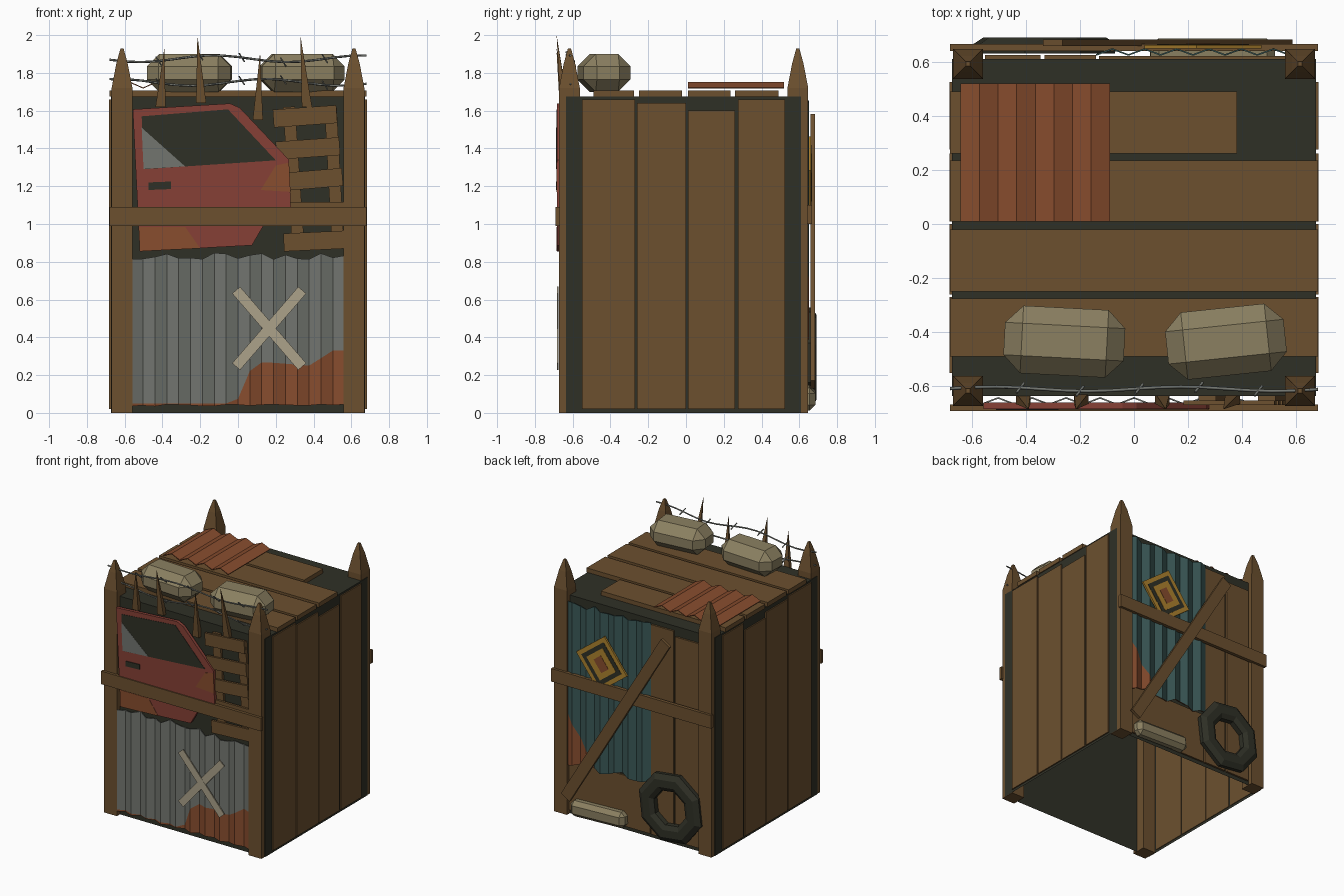
import bpy, bmesh, math, random
from mathutils import Matrix, Vector

if "Cube" in bpy.data.objects:
    bpy.data.objects.remove(bpy.data.objects["Cube"])

random.seed(4)


def material(name, rgb):
    m = bpy.data.materials.new(name)
    lin = [((c / 255 + 0.055) / 1.055) ** 2.4 for c in rgb]
    m.diffuse_color = (*lin, 1)
    m.use_nodes = True
    m.node_tree.nodes["Principled BSDF"].inputs["Base Color"].default_value = m.diffuse_color
    return m


WOOD = material("weathered wood", (108, 80, 47))
DARK = material("dark tar", (47, 48, 38))
GREY = material("grey steel", (114, 117, 111))
RUST = material("rust", (136, 77, 46))
RED = material("faded red", (134, 64, 54))
SAND = material("sandbag canvas", (139, 128, 97))
CREAM = material("cream paint", (172, 162, 138))
TEAL = material("teal paint", (58, 88, 86))
YELLOW = material("sign yellow", (174, 130, 46))


def finish(name, bm, *mats, recalc=True):
    if recalc:
        bmesh.ops.recalc_face_normals(bm, faces=bm.faces)
    me = bpy.data.meshes.new(name)
    bm.to_mesh(me)
    bm.free()
    for m in mats:
        me.materials.append(m)
    ob = bpy.data.objects.new(name, me)
    bpy.context.collection.objects.link(ob)
    return ob


def box(name, lo, hi, mat, ang=0, axis='Y', bevel=0):
    """Box between two corners, turned about its centre."""
    lo, hi = Vector(lo), Vector(hi)
    bm = bmesh.new()
    bmesh.ops.create_cube(bm, size=1)
    bmesh.ops.scale(bm, vec=hi - lo, verts=bm.verts)
    if bevel:
        bmesh.ops.bevel(bm, geom=bm.edges[:], offset=bevel, segments=1, affect='EDGES')
    bm.transform(Matrix.Translation((lo + hi) / 2) @ Matrix.Rotation(math.radians(ang), 4, axis))
    return finish(name, bm, mat)


def plate(name, pts, y0, y1, mat):
    """Outline in x, z given thickness from y0 to y1."""
    bm = bmesh.new()
    f = bm.faces.new([bm.verts.new((x, y0, z)) for x, z in pts])
    ext = bmesh.ops.extrude_face_region(bm, geom=[f])
    for v in ext['geom']:
        if isinstance(v, bmesh.types.BMVert):
            v.co.y = y1
    return finish(name, bm, mat)


def board(name, a, b, w, y0, y1, mat):
    """Straight board between two x, z points."""
    a, b = Vector(a), Vector(b)
    d = (b - a).normalized() * w / 2
    n = Vector((-d.y, d.x))
    return plate(name, [a + n, b + n, b - n, a - n], y0, y1, mat)


def corrugated(name, u0, u1, n, low, split, high, amp, place, mats):
    """Zigzag sheet; faces under the split height get the second material."""
    bm = bmesh.new()
    cols = []
    for i in range(n + 1):
        u = u0 + (u1 - u0) * i / n
        w = amp if i % 2 else -amp
        cols.append([bm.verts.new(place(u, v, w)) for v in (low(u), split(u), high(u))])
    for a, b in zip(cols, cols[1:]):
        for k in (0, 1):
            f = bm.faces.new((a[k], b[k], b[k + 1], a[k + 1]))
            f.material_index = 1 - k
    ob = finish(name, bm, *mats)
    s = ob.modifiers.new("thickness", 'SOLIDIFY')
    s.thickness, s.offset = 0.006, 0


def steps(table):
    """Piecewise linear height along u."""
    def f(u):
        for (a, p), (b, q) in zip(table, table[1:]):
            if u <= b:
                return p + (q - p) * max(0, u - a) / (b - a)
        return table[-1][1]
    return f


def rough(base, amt):
    return lambda u: base + random.uniform(-amt, amt)


# Hollow core, open underneath
bm = bmesh.new()
bmesh.ops.create_cube(bm, size=1)
bm.transform(Matrix.Translation((0, -0.0125, 0.8375)) @ Matrix.Diagonal((1.346, 1.245, 1.675, 1)))
bmesh.ops.delete(bm, geom=[f for f in bm.faces if f.normal.z < -0.5], context='FACES')
finish("core_shell", bm, DARK, recalc=False)

# Pointed corner posts
for x in (-0.614, 0.614):
    for y, top in ((-0.617, 1.93), (0.592, 1.93)):
        bm = bmesh.new()
        rings = [[bm.verts.new((x + sx * h, y + sy * h, z)) for sx, sy in ((-1, -1), (1, -1), (1, 1), (-1, 1))]
                 for h, z in ((0.055, 0), (0.055, 1.72), (0.03, 1.85), (0.008, top))]
        for a, b in zip(rings, rings[1:]):
            for i in range(4):
                bm.faces.new((a[i], a[i - 1], b[i - 1], b[i]))
        bm.faces.new(rings[0])
        bm.faces.new(rings[-1])
        finish("corner_post", bm, WOOD)

# Side wall planks
for s in (-1, 1):
    for y0, y1, top in ((-0.55, -0.27, 1.66), (-0.26, 0, 1.64), (0.01, 0.26, 1.6), (0.275, 0.525, 1.66)):
        x0, x1 = sorted((s * 0.668, s * 0.682))
        box("side_plank", (x0, y0, 0.02), (x1, y1, top), WOOD)

# Roof planks, rusty roof sheet
for x0, x1, y0, y1 in ((-0.68, 0.68, -0.49, -0.275), (-0.68, 0.68, -0.25, -0.02),
                       (-0.68, 0.68, 0.01, 0.235), (-0.68, 0.38, 0.26, 0.49)):
    box("roof_plank", (x0, y0, 1.674), (x1, y1, 1.708), WOOD)
corrugated("roof_sheet", -0.64, -0.09, 8, lambda u: 0.01, lambda u: 0.2, lambda u: 0.52, 0.015,
           lambda u, v, w: (u, v, 1.735 + w), (RUST, RUST))

# Sandbags
box("roof_sandbag", (-0.48, -0.56, 1.70), (-0.035, -0.31, 1.90), SAND, -3, 'Z', 0.065)
box("roof_sandbag", (0.12, -0.56, 1.70), (0.56, -0.31, 1.90), SAND, 6, 'Z', 0.065)
box("ground_sandbag", (0.06, 0.59, 0.02), (0.52, 0.685, 0.14), SAND, 2, 'Y', 0.03)

# Front corrugated sheet with rust corner and painted cross
corrugated("front_sheet", -0.565, 0.565, 18, rough(0.04, 0.006),
           steps([(-0.01, 0.05), (0.06, 0.22), (0.13, 0.27), (0.38, 0.25), (0.5, 0.33), (0.57, 0.33)]),
           rough(0.83, 0.02), 0.012, lambda u, v, w: (u, -0.655 + w, v), (GREY, RUST))
board("painted_cross", (-0.01, 0.245), (0.34, 0.65), 0.055, -0.682, -0.674, CREAM)
board("painted_cross", (0.34, 0.245), (-0.01, 0.65), 0.055, -0.683, -0.675, CREAM)

# Pallet behind the door
for a, b in (((0.27, 1.62), (0.32, 0.87)), ((0.49, 1.62), (0.53, 0.87))):
    board("pallet_rail", a, b, 0.065, -0.655, -0.635, WOOD)
for x, z, t in ((0.355, 1.57, 0.012), (0.37, 1.40, 0.012), (0.385, 1.235, 0.014), (0.395, 1.07, 0), (0.41, 0.91, 0.008)):
    board("pallet_slat", (x - 0.168, z - t), (x + 0.168, z + t), 0.095, -0.67, -0.652, WOOD)

# Salvaged car door
plate("car_door", [(-0.557, 1.607), (-0.042, 1.638), (0.01, 1.615), (0.27, 1.34), (0.28, 1.08), (0.14, 1.0),
                   (0.074, 0.887), (-0.52, 0.855)], -0.684, -0.66, RED)
plate("door_window", [(-0.51, 1.57), (-0.053, 1.607), (0.2, 1.337), (-0.5, 1.29)], -0.6865, -0.68, DARK)
plate("window_glass", [(-0.51, 1.51), (-0.28, 1.305), (-0.5, 1.292)], -0.688, -0.682, GREY)
plate("door_handle", [(-0.475, 1.18), (-0.355, 1.185), (-0.355, 1.225), (-0.475, 1.22)], -0.6885, -0.682, DARK)
plate("door_rust", [(-0.525, 0.985), (-0.28, 0.985), (-0.2, 0.871), (-0.52, 0.856)], -0.686, -0.68, RUST)
plate("door_rust", [(0.12, 1.18), (0.2, 1.31), (0.27, 1.325), (0.278, 1.17)], -0.686, -0.68, RUST)

# Cross beams front and back
box("front_beam", (-0.68, -0.692, 0.99), (0.68, -0.667, 1.09), WOOD)
box("back_beam", (-0.68, 0.64, 1.0), (0.68, 0.666, 1.10), WOOD)

# Wooden spikes leaning out over the front
for x0, z0, x1, z1 in ((-0.41, 1.62, -0.39, 1.93), (-0.195, 1.64, -0.215, 2.0),
                       (0.105, 1.55, 0.117, 1.91), (0.365, 1.62, 0.33, 2.0)):
    bm = bmesh.new()
    tip = bm.verts.new((x1, -0.685, z1))
    base = [bm.verts.new((x0 + dx, -0.645 + dy, z0)) for dx, dy in
            ((-0.027, -0.02), (0.027, -0.02), (0.027, 0.02), (-0.027, 0.02))]
    bm.faces.new(base)
    for i in range(4):
        bm.faces.new((base[i - 1], base[i], tip))
    finish("spike", bm, WOOD)


# Barbed wire strands
def wire(name, pts, r):
    cu = bpy.data.curves.new(name, 'CURVE')
    cu.dimensions, cu.bevel_depth, cu.bevel_resolution, cu.use_fill_caps = '3D', r, 0, True
    sp = cu.splines.new('POLY')
    sp.points.add(len(pts) - 1)
    for p, q in zip(sp.points, pts):
        p.co = (*q, 1)
    cu.materials.append(GREY)
    bpy.context.collection.objects.link(bpy.data.objects.new(name, cu))


for z, ph in ((1.875, 2.6), (1.75, 0.4)):
    def at(x):
        return Vector((x, -0.61 + 0.008 * math.sin(9 * x), z + 0.018 * math.sin(8 * x + ph)))
    wire("barbed_wire", [at(-0.68 + 1.36 * i / 16) for i in range(17)], 0.006)
    for i in range(5):
        p = at(-0.42 + 0.22 * i)
        d = Vector((0.014, 0.018, -0.022))
        wire("wire_barb", [p - d, p + d], 0.005)

# Back wall: bare planks and teal sheet with rust corner
box("back_skirt_board", (-0.13, 0.6, 0.03), (0.56, 0.622, 0.42), WOOD)
for x0, x1, top in ((-0.33, -0.14, 1.64), (-0.55, -0.345, 1.6)):
    box("back_plank", (x0, 0.6, 0.03), (x1, 0.624, top), WOOD)
teal_low = steps([(-0.14, 0.44), (0.0, 0.40), (0.12, 0.45), (0.25, 0.38), (0.4, 0.43), (0.58, 0.37)])
teal_rust = steps([(0.3, 0.0), (0.36, 0.5), (0.46, 0.62), (0.57, 0.80)])
corrugated("back_sheet", -0.14, 0.575, 12, teal_low, lambda u: max(teal_low(u) + 0.001, teal_rust(u)),
           rough(1.64, 0.02), 0.011, lambda u, v, w: (u, 0.636 + w, v), (TEAL, RUST))

# Diagonal brace
board("back_brace", (0.55, 0.15), (-0.30, 1.56), 0.085, 0.658, 0.682, WOOD)

# Warning sign made of stacked plates
for k, (w, h, m) in enumerate(((0.30, 0.32, YELLOW), (0.235, 0.255, DARK), (0.17, 0.19, YELLOW), (0.075, 0.11, RUST))):
    box("sign_layer", (0.255 - w / 2, 0.648, 1.245 - h / 2), (0.255 + w / 2, 0.662 + 0.002 * k, 1.245 + h / 2), m, 37)

# Octagonal tyre leaning on the back
bm = bmesh.new()
prof = ((0.27, 0.63), (0.275, 0.665), (0.235, 0.69), (0.175, 0.69), (0.14, 0.67), (0.14, 0.63))
rings = []
for i in range(8):
    a = math.tau * (i + 0.35) / 8
    rings.append([bm.verts.new((-0.33 + r * math.cos(a), y, 0.295 + r * math.sin(a))) for r, y in prof])
for i in range(8):
    for k in range(6):
        bm.faces.new((rings[i - 1][k], rings[i][k], rings[i][k - 1], rings[i - 1][k - 1]))
finish("tyre", bm, DARK)
